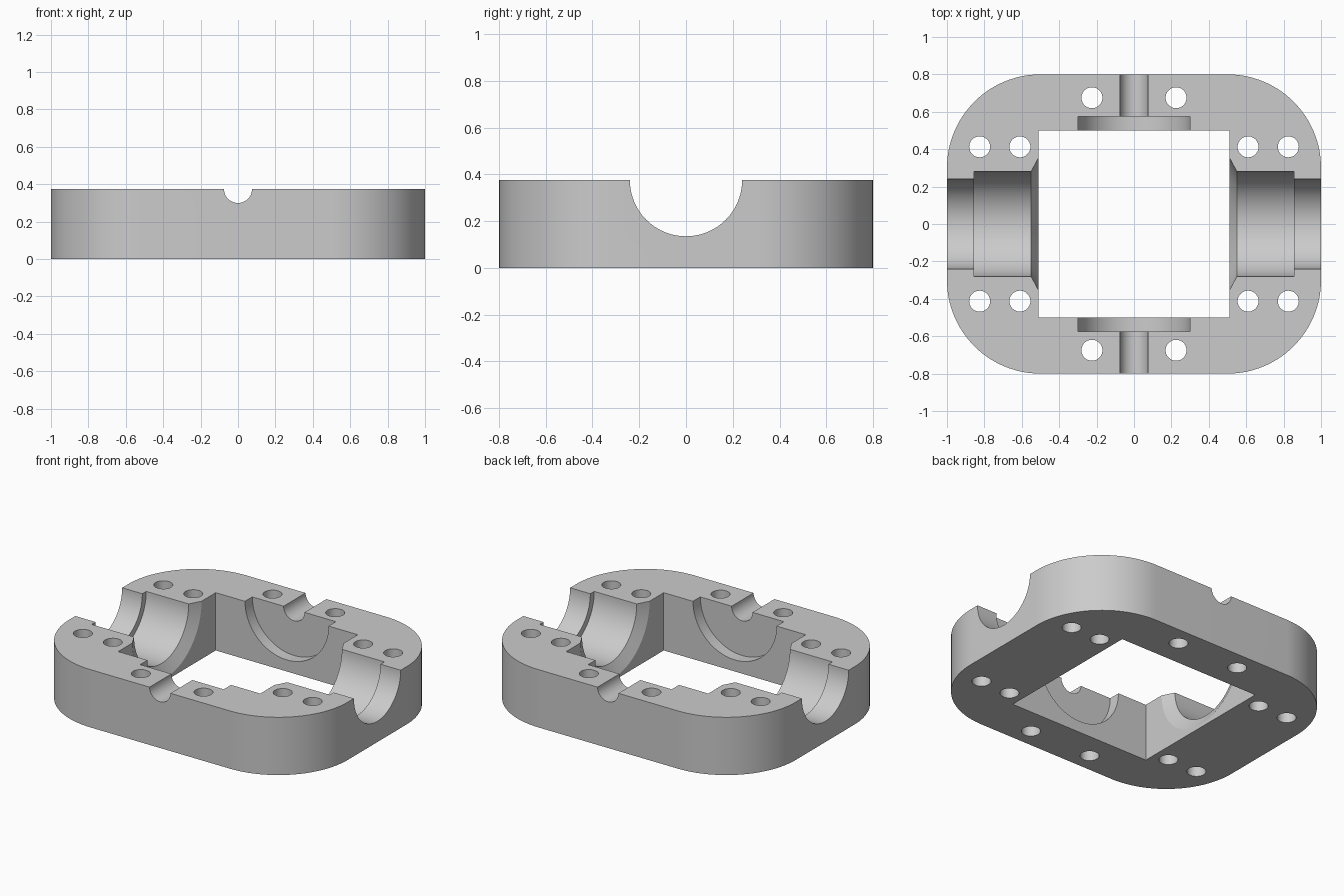
import bpy, bmesh, math
from mathutils import Vector, Matrix

cube = bpy.data.objects.get("Cube")
if cube:
    bpy.data.objects.remove(cube, do_unlink=True)

HEIGHT = 0.375
HALF_X, HALF_Y, CORNER = 1.0, 0.8, 0.5

steel = bpy.data.materials.new("light grey metal")
steel.use_nodes = True
GREY = (0.6, 0.6, 0.6, 1)
steel.diffuse_color = GREY
steel.node_tree.nodes["Principled BSDF"].inputs["Base Color"].default_value = GREY


def make_object(name, bm):
    bmesh.ops.recalc_face_normals(bm, faces=bm.faces)
    mesh = bpy.data.meshes.new(name)
    bm.to_mesh(mesh)
    bm.free()
    mesh.materials.append(steel)
    obj = bpy.data.objects.new(name, mesh)
    bpy.context.collection.objects.link(obj)
    return obj


def add_prism(bm, outline, z0, z1):
    face = bm.faces.new([bm.verts.new((x, y, z0)) for x, y in outline])
    made = bmesh.ops.extrude_face_region(bm, geom=[face])["geom"]
    top = [v for v in made if isinstance(v, bmesh.types.BMVert)]
    bmesh.ops.translate(bm, verts=top, vec=(0, 0, z1 - z0))


def arc(cx, cy, radius, start, sweep, steps):
    return [(cx + radius * math.cos(start + sweep * i / steps),
             cy + radius * math.sin(start + sweep * i / steps)) for i in range(steps + 1)]


def lathe(name, half_profile, axis):
    """Closed solid turned about a horizontal axis at the top face, mirrored end to end."""
    profile = half_profile + [(-p, r) for p, r in reversed(half_profile)]
    sides = 96
    bm = bmesh.new()
    rings = []
    for pos, radius in profile:
        rings.append([bm.verts.new((pos, y, z)) for y, z in
                      arc(0, 0, radius, 0, 2 * math.pi, sides)[:-1]])
    for a, b in zip(rings, rings[1:]):
        for i in range(sides):
            j = (i + 1) % sides
            bm.faces.new((a[i], a[j], b[j], b[i]))
    bm.faces.new(rings[0])
    bm.faces.new(rings[-1])
    if axis == "y":
        bm.transform(Matrix.Rotation(math.pi / 2, 4, "Z"))
    bmesh.ops.translate(bm, verts=bm.verts, vec=Vector((0, 0, HEIGHT)))
    return make_object(name, bm)


# Rounded block
outline = []
for k, (sx, sy) in enumerate([(1, 1), (-1, 1), (-1, -1), (1, -1)]):
    outline += arc(sx * (HALF_X - CORNER), sy * (HALF_Y - CORNER), CORNER,
                   k * math.pi / 2, math.pi / 2, 32)
bm = bmesh.new()
add_prism(bm, outline, 0, HEIGHT)
housing = make_object("housing_half", bm)

# Rectangular window
bm = bmesh.new()
add_prism(bm, [(-0.51, -0.5), (0.51, -0.5), (0.51, 0.5), (-0.51, 0.5)], -0.2, 0.6)
cutters = [make_object("window_cutter", bm)]

# Main bore with stepped bearing seats and chamfered mouths
cutters.append(lathe("bearing_bore_cutter",
                     [(1.1, 0.24), (0.855, 0.24), (0.855, 0.28), (0.55, 0.28), (0.49, 0.3925)], "x"))

# Cross shaft groove with shallow round pockets
cutters.append(lathe("cross_shaft_cutter",
                     [(0.9, 0.075), (0.575, 0.075), (0.575, 0.3), (0.4, 0.3)], "y"))

# Bolt holes
bm = bmesh.new()
for x, y in [(0.225, 0.675), (0.61, 0.4125), (0.825, 0.4125)]:
    for sx in (-1, 1):
        for sy in (-1, 1):
            add_prism(bm, arc(sx * x, sy * y, 0.056, 0, 2 * math.pi, 40)[:-1], -0.2, 0.6)
cutters.append(make_object("bolt_hole_cutter", bm))

for cutter in cutters:
    cutter.hide_render = True
    mod = housing.modifiers.new(cutter.name, "BOOLEAN")
    mod.operation = "DIFFERENCE"
    mod.solver = "EXACT"
    mod.object = cutter

# Bake the cuts and drop the cutters
bpy.context.view_layer.update()
graph = bpy.context.evaluated_depsgraph_get()
result = bpy.data.meshes.new_from_object(housing.evaluated_get(graph))
housing.modifiers.clear()
housing.data = result
for cutter in cutters:
    bpy.data.objects.remove(cutter, do_unlink=True)

bpy.ops.object.select_all(action="DESELECT")
housing.select_set(True)
bpy.context.view_layer.objects.active = housing
bpy.ops.object.shade_smooth_by_angle(angle=math.radians(25))
